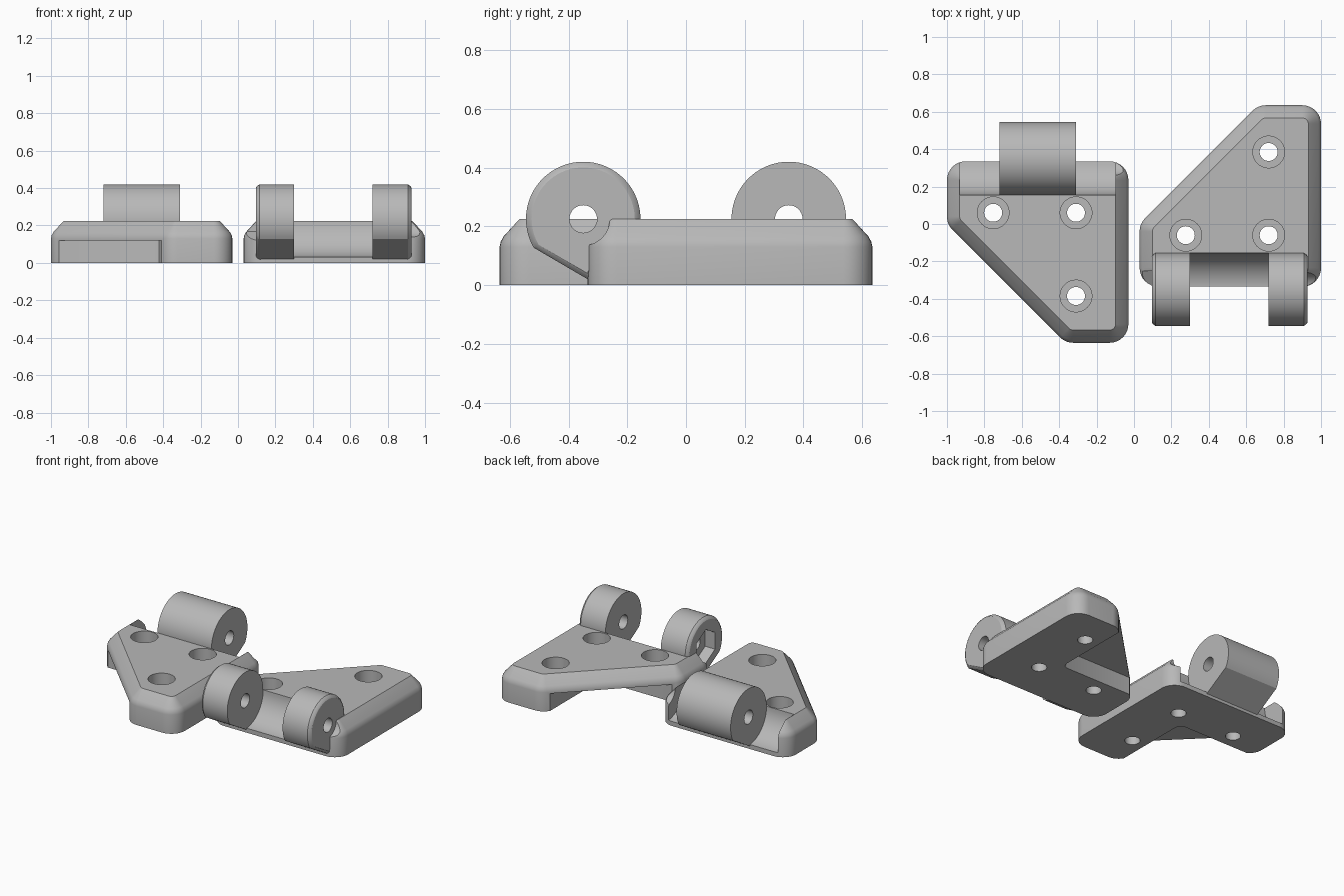
import bpy, bmesh, math

if "Cube" in bpy.data.objects:
    bpy.data.objects.remove(bpy.data.objects["Cube"])

grey = bpy.data.materials.new("grey plastic")
grey.diffuse_color = (0.48, 0.48, 0.48, 1)
grey.use_nodes = True
grey.node_tree.nodes["Principled BSDF"].inputs["Base Color"].default_value = grey.diffuse_color
PIN_Y, PIN_Z, KNUCKLE_R = 0.35, 0.225, 0.195


def loft(name, layers):
    """Closed solid through a stack of equal-length point rings."""
    bm = bmesh.new()
    rings = [[bm.verts.new(p) for p in ring] for ring in layers]
    n = len(rings[0])
    for a, b in zip(rings, rings[1:]):
        for i in range(n):
            j = (i + 1) % n
            bm.faces.new((a[i], a[j], b[j], b[i]))
    bm.faces.new(rings[0][::-1])
    bm.faces.new(rings[-1])
    bmesh.ops.recalc_face_normals(bm, faces=bm.faces)
    mesh = bpy.data.meshes.new(name)
    bm.to_mesh(mesh)
    bm.free()
    ob = bpy.data.objects.new(name, mesh)
    bpy.context.collection.objects.link(ob)
    mesh.materials.append(grey)
    return ob


def circle(r, n=40, turn=0.0):
    return [(r * math.cos(turn + math.tau * i / n), r * math.sin(turn + math.tau * i / n)) for i in range(n)]


def upright(x, y, r, z0, z1):
    return loft("cutter", [[(x + u, y + v, z) for u, v in circle(r)] for z in (z0, z1)])


def pin_cut(x0, x1, r, side, n=64, turn=0.0):
    """Cutter along the hinge axis."""
    return loft("cutter", [[(x, side * PIN_Y + u, PIN_Z + v) for u, v in circle(r, n, turn)] for x in (x0, x1)])


def finish(ob, cutters):
    """Subtract the cutters and shade the result."""
    for c in cutters:
        c.hide_render = True
        m = ob.modifiers.new("cut", 'BOOLEAN')
        m.operation, m.solver, m.object = 'DIFFERENCE', 'EXACT', c
    bpy.ops.object.select_all(action='DESELECT')
    bpy.context.view_layer.objects.active = ob
    ob.select_set(True)
    for m in list(ob.modifiers):
        bpy.ops.object.modifier_apply(modifier=m.name)
    bpy.ops.object.shade_smooth_by_angle(angle=math.radians(25))


def plate_outline(inset, z, dx, side):
    """Rounded five-sided outline; arcs share their centres at every inset."""
    corners = [(-0.90, 0.235, 90, 180), (-0.90, 0.04, 180, 225), (-0.325, -0.535, 225, 270),
               (-0.13, -0.535, 270, 360), (-0.13, 0.235, 0, 90)]
    pts, r = [], 0.1 - inset
    for cx, cy, a0, a1 in corners:
        for i in range(9):
            a = math.radians(a0 + (a1 - a0) * i / 8)
            pts.append((cx + r * math.cos(a) + dx, side * (cy + r * math.sin(a)), z))
    return pts


def knuckle(name, x0, x1, side, round_start=False, round_end=False):
    """Barrel with a sloped foot running down to the plate edge."""
    prof = []
    for i in range(60):
        a = math.radians(-30 + 295 * i / 59)
        prof.append((KNUCKLE_R * math.cos(a), KNUCKLE_R * math.sin(a)))
    prof.append((-0.02, -0.208))
    stations = [(x0, 1)]
    soft = [(0, 0.9), (0.006, 0.95), (0.02, 1)]
    if round_start:
        stations = [(x0 + d, s) for d, s in soft]
    stations += [(x1 - d, s) for d, s in reversed(soft)] if round_end else [(x1, 1)]
    return loft(name, [[(x, side * (PIN_Y + u * s), PIN_Z + v * s) for u, v in prof] for x, s in stations])


def leaf(name, dx, side, grooves, knuckles):
    profile = [(0, 0), (0, 0.13), (0.004, 0.148), (0.014, 0.166), (0.068, 0.225)]
    plate = loft(name + "_plate", [plate_outline(i, z, dx, side) for i, z in profile])
    cutters = []
    # countersunk screw holes
    for x, y in [(-0.753, 0.06), (-0.31, 0.06), (-0.31, -0.385)]:
        cutters += [upright(x + dx, side * y, 0.048, -0.1, 0.4),
                    upright(x + dx, side * y, 0.085, 0.10, 0.4)]
    # hollow under the diagonal edge, with a softened inner corner
    hollow = [(-1.3, -0.045), (-0.45, -0.045), (-0.422, -0.057), (-0.41, -0.085), (-0.41, -0.9), (-1.3, -0.9)]
    cutters.append(loft("cutter", [[(x + dx, side * y, z) for x, y in hollow] for z in (-0.1, 0.12)]))
    # grooves that clear the mating knuckles
    cutters += [pin_cut(a, b, KNUCKLE_R, side) for a, b in grooves]
    # pin access through the right-hand ear
    cutters.append(pin_cut(dx - 0.102, dx + 0.1, 0.09, side))
    shared = [pin_cut(dx - 0.925, dx - 0.09, 0.047, side, 32)]
    # nut pocket in the left knuckle of the outer pair
    if len(knuckles) > 1:
        shared.append(pin_cut(dx - 1.1, dx - 0.86, 0.115, side, 6, math.pi / 6))
    finish(plate, cutters + shared)
    for i, k in enumerate(knuckles):
        finish(knuckle(f"{name}_knuckle_{i + 1}", *k), shared)
    for c in cutters + shared:
        bpy.data.objects.remove(c)


# leaf with one centre knuckle
leaf("single_leaf", 0.0, 1, [(-0.93, -0.72), (-0.31, -0.10)], [(-0.72, -0.31, 1)])
# mirrored leaf with a pair of outer knuckles
leaf("double_leaf", 1.03, -1, [(0.30, 0.72)],
     [(0.095, 0.30, -1, True, False), (0.72, 0.928, -1, False, True)])
